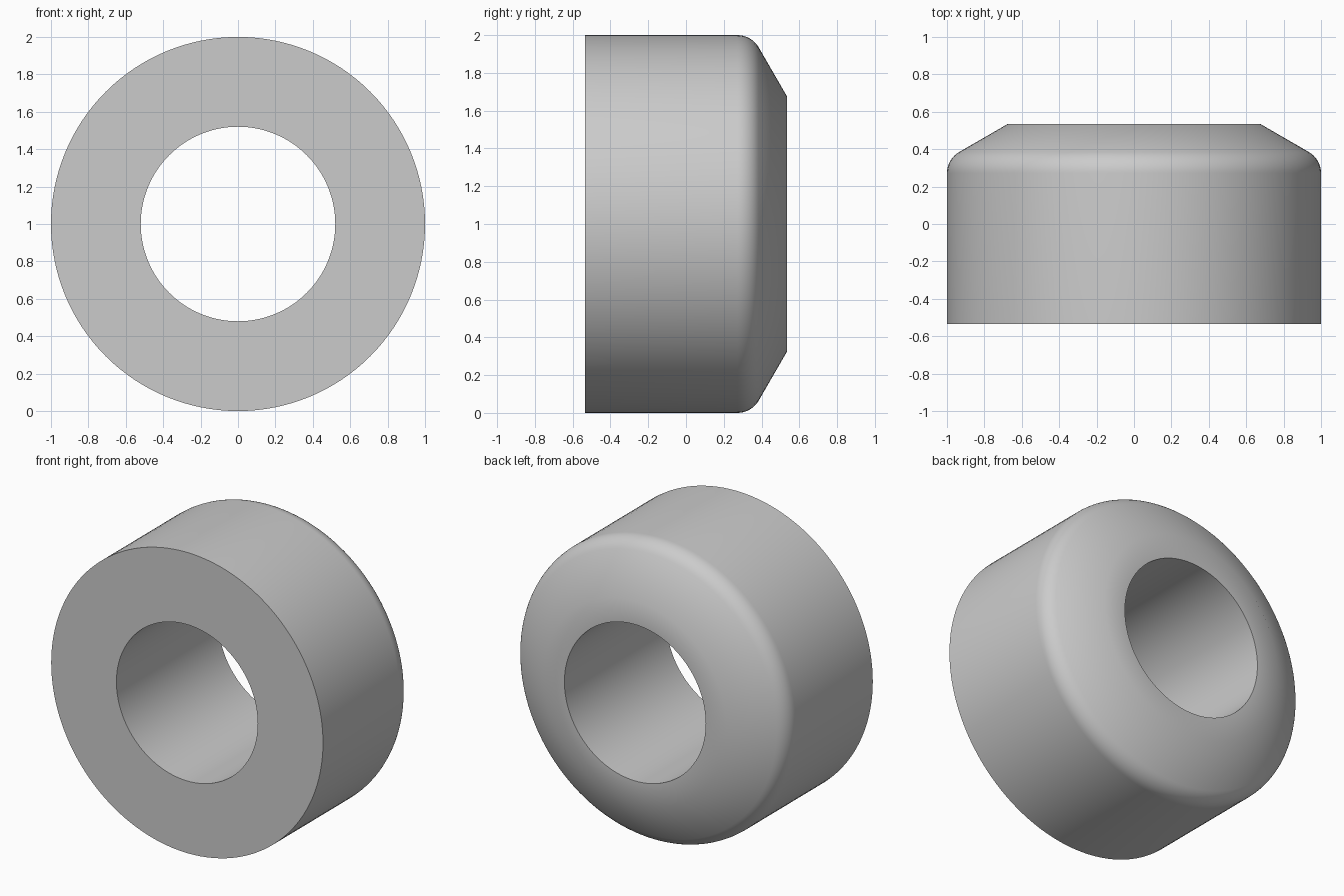
import bpy, bmesh, math
from mathutils import Matrix, Vector

cube = bpy.data.objects.get("Cube")
if cube:
    bpy.data.objects.remove(cube, do_unlink=True)

SEGMENTS = 128
OUTER, BORE, HALF = 1.0, 0.52, 0.535
FACE_R = 0.675            # outer radius of the flat back rim
FILLET = 0.13             # rounding between side wall and cone
TURN = math.radians(60)   # angle turned by the fillet

# Plain grey material
grey = bpy.data.materials.new("plain grey")
grey.use_nodes = True
colour = (0.6, 0.6, 0.6, 1)
grey.diffuse_color = colour
grey.node_tree.nodes["Principled BSDF"].inputs["Base Color"].default_value = colour

# Closed (radius, y) profile: bore, front face, side wall, fillet, cone, back rim
end_r = OUTER - FILLET * (1 - math.cos(TURN))
end_y = HALF - (end_r - FACE_R) / math.tan(TURN)
start_y = end_y - FILLET * math.sin(TURN)
profile = [(BORE, HALF), (BORE, -HALF), (OUTER, -HALF)]
for i in range(9):
    a = TURN * i / 8
    profile.append((OUTER - FILLET * (1 - math.cos(a)), start_y + FILLET * math.sin(a)))
profile.append((FACE_R, HALF))

# Ring body: the profile turned about the y axis
bm = bmesh.new()
rings = []
for s in range(SEGMENTS):
    turn = Matrix.Rotation(math.tau * s / SEGMENTS, 3, 'Y')
    rings.append([bm.verts.new(turn @ Vector((r, y, 0)) + Vector((0, 0, OUTER)))
                  for r, y in profile])
n = len(profile)
for s in range(SEGMENTS):
    a, b = rings[s], rings[(s + 1) % SEGMENTS]
    for i in range(n):
        j = (i + 1) % n
        bm.faces.new((a[i], a[j], b[j], b[i]))
bmesh.ops.recalc_face_normals(bm, faces=bm.faces)
mesh = bpy.data.meshes.new("ring_body")
bm.to_mesh(mesh)
bm.free()
mesh.materials.append(grey)
ring = bpy.data.objects.new("ring_body", mesh)
bpy.context.collection.objects.link(ring)

# Smooth the curved walls, keep the square rims sharp
bpy.ops.object.select_all(action='DESELECT')
ring.select_set(True)
bpy.context.view_layer.objects.active = ring
bpy.ops.object.shade_smooth_by_angle(angle=math.radians(40))
